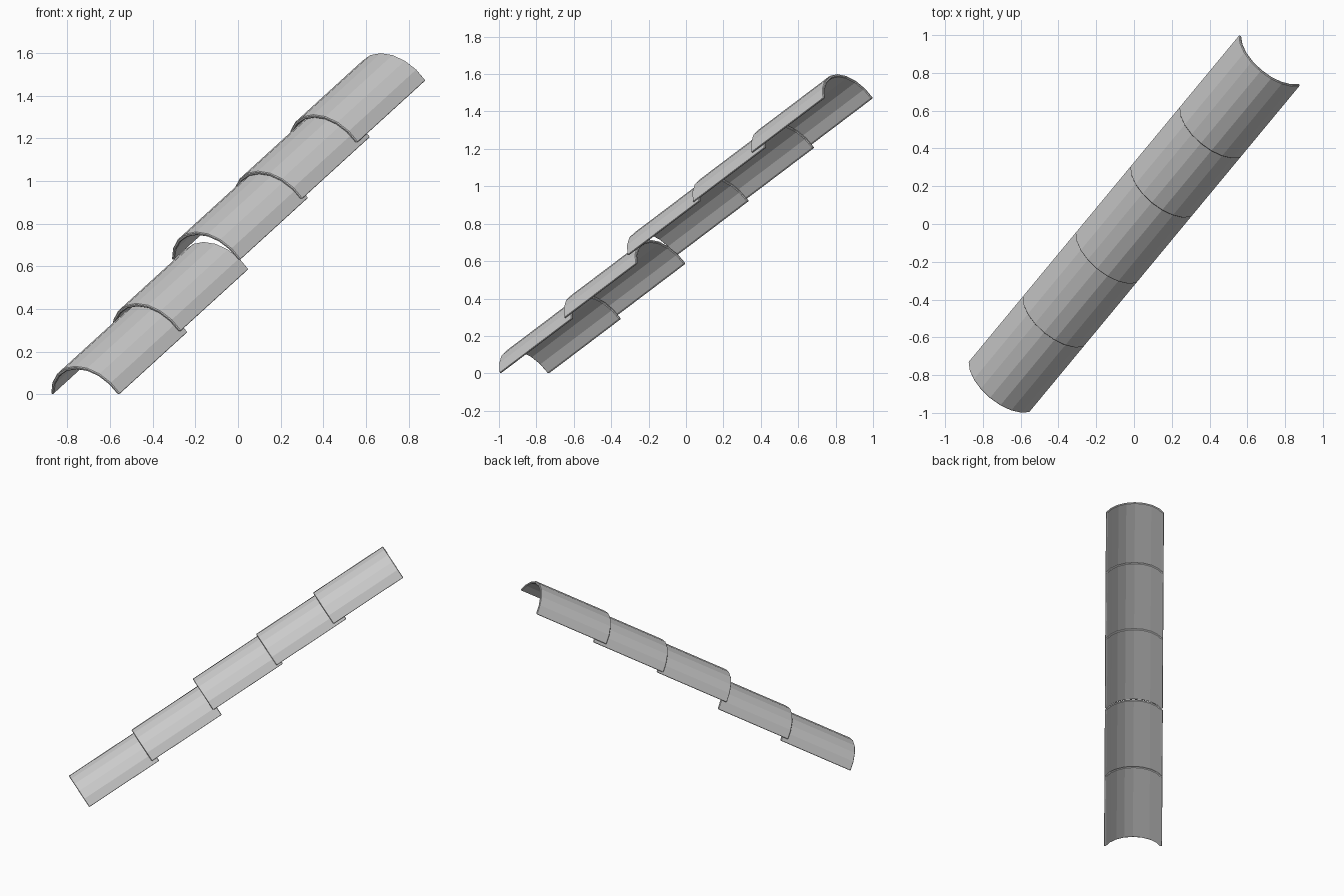
import bpy, bmesh, math
from mathutils import Vector

if "Cube" in bpy.data.objects:
    bpy.data.objects.remove(bpy.data.objects["Cube"])

# Row direction in plan, roof pitch and tile size
HEADING = Vector((0.638, 0.770, 0)).normalized()
PITCH = math.radians(30.2)
SIDE = Vector((HEADING.y, -HEADING.x, 0))
ALONG = HEADING * math.cos(PITCH) + Vector((0, 0, math.sin(PITCH)))
NORMAL = -HEADING * math.sin(PITCH) + Vector((0, 0, math.cos(PITCH)))
LENGTH, HALF_WIDTH, RISE, THICK, SEGS = 0.58, 0.21, 0.15, 0.016, 8


def arc(half_width, rise):
    """Circular arch profile as (across, up) points."""
    r = (half_width ** 2 + rise ** 2) / (2 * rise)
    a = math.asin(half_width / r)
    return [(r * math.sin(t), r * math.cos(t) - (r - rise))
            for t in (-a + 2 * a * i / SEGS for i in range(SEGS + 1))]


def barrel_tile(name, x, z):
    """Curved tile whose lower end is centred on the row line at x, z."""
    origin = Vector((x, x * HEADING.y / HEADING.x, z))
    outer = arc(HALF_WIDTH, RISE)
    inner = arc(HALF_WIDTH - THICK, RISE - THICK)
    loop = outer + inner[::-1]
    bm = bmesh.new()
    face = bm.faces.new([bm.verts.new(origin + SIDE * u + NORMAL * v) for u, v in loop])
    ends = bmesh.ops.extrude_face_region(bm, geom=[face], use_keep_orig=True)["geom"]
    bmesh.ops.translate(bm, vec=ALONG * LENGTH,
                        verts=[g for g in ends if isinstance(g, bmesh.types.BMVert)])
    bmesh.ops.recalc_face_normals(bm, faces=bm.faces)
    mesh = bpy.data.meshes.new(name)
    bm.to_mesh(mesh)
    bm.free()
    ob = bpy.data.objects.new(name, mesh)
    bpy.context.collection.objects.link(ob)
    # Softly chipped rims
    bevel = ob.modifiers.new("rim", "BEVEL")
    bevel.width = 0.004
    bevel.segments = 1
    bevel.angle_limit = math.radians(50)


# Five overlapping tiles, hand-laid with slightly uneven steps
starts = [(-0.716, 0.0), (-0.43, 0.295), (-0.15, 0.63), (0.14, 0.915), (0.40, 1.18)]
for i, (x, z) in enumerate(starts):
    barrel_tile(f"ridge_tile_{i + 1}", x, z)
